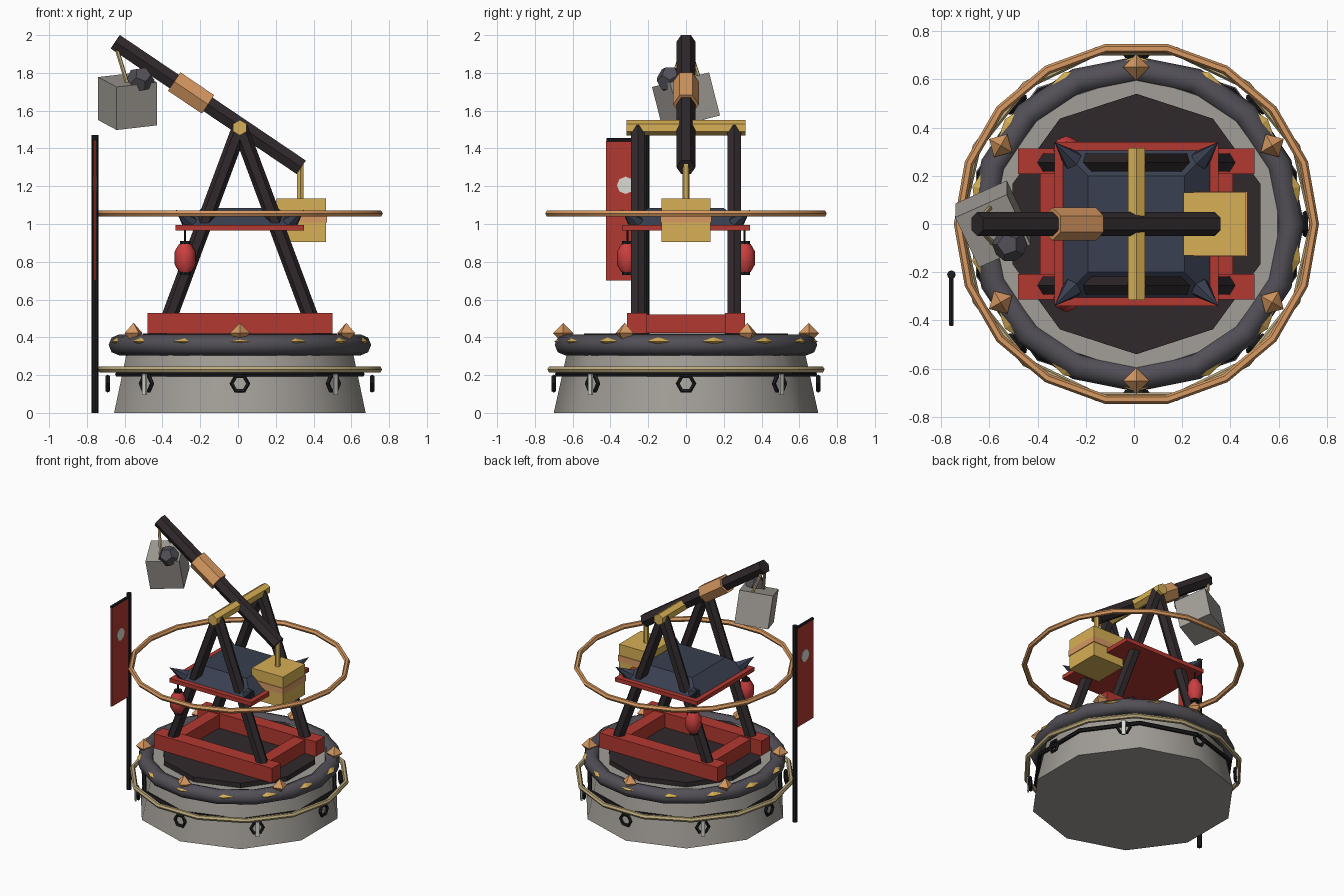
import bpy, bmesh
from math import pi, cos, sin, radians
from mathutils import Vector, Matrix

if "Cube" in bpy.data.objects:
    bpy.data.objects.remove(bpy.data.objects["Cube"])

CX = 0.01  # axis of the machine

def mat(name, c):
    m = bpy.data.materials.new(name)
    m.diffuse_color = (*c, 1)
    m.use_nodes = True
    m.node_tree.nodes["Principled BSDF"].inputs["Base Color"].default_value = m.diffuse_color
    return m

STONE = mat("stone", (0.36, 0.34, 0.31))
WOOD = mat("dark_wood", (0.03, 0.022, 0.025))
IRON = mat("iron", (0.085, 0.08, 0.095))
BLACK = mat("black_iron", (0.012, 0.012, 0.014))
GOLD = mat("gold", (0.68, 0.43, 0.09))
COPPER = mat("copper", (0.68, 0.32, 0.12))
RED = mat("red", (0.45, 0.04, 0.03))
CRIMSON = mat("lantern_red", (0.6, 0.05, 0.05))
NAVY = mat("navy", (0.04, 0.05, 0.08))
TAN = mat("tan_rope", (0.5, 0.4, 0.2))
PALE = mat("pale", (0.7, 0.7, 0.66))

def finish(name, bm, m, M=None, smooth=0):
    bmesh.ops.recalc_face_normals(bm, faces=bm.faces)
    me = bpy.data.meshes.new(name)
    bm.to_mesh(me)
    bm.free()
    me.materials.append(m)
    ob = bpy.data.objects.new(name, me)
    bpy.context.collection.objects.link(ob)
    if M is not None:
        ob.matrix_world = M
    if smooth:
        bpy.ops.object.select_all(action='DESELECT')
        ob.select_set(True)
        bpy.context.view_layer.objects.active = ob
        bpy.ops.object.shade_smooth_by_angle(angle=radians(smooth))
    return ob

def box(name, c, size, m, rot=(0, 0, 0)):
    bm = bmesh.new()
    bmesh.ops.create_cube(bm, size=1)
    bmesh.ops.scale(bm, vec=size, verts=bm.verts)
    R = Matrix.Rotation(rot[2], 4, 'Z') @ Matrix.Rotation(rot[1], 4, 'Y') @ Matrix.Rotation(rot[0], 4, 'X')
    return finish(name, bm, m, Matrix.Translation(c) @ R)

def rod(name, a, b, r, m, n=6, r2=None, spin=0, smooth=0):
    a, b = Vector(a), Vector(b)
    d = b - a
    bm = bmesh.new()
    bmesh.ops.create_cone(bm, cap_ends=True, segments=n, radius1=r,
                          radius2=r if r2 is None else r2, depth=d.length)
    M = Matrix.Translation((a + b) / 2)
    if abs(d.x) + abs(d.y) > 1e-6:
        M = M @ d.to_track_quat('Z', 'Y').to_matrix().to_4x4()
    return finish(name, bm, m, M @ Matrix.Rotation(spin, 4, 'Z'), smooth)

def torus(name, R, r, n, k, m, M, start=0, smooth=0):
    bm = bmesh.new()
    v = []
    for i in range(n):
        a = start + 2 * pi * i / n
        ring = []
        for j in range(k):
            b = 2 * pi * j / k
            q = R + r * cos(b)
            ring.append(bm.verts.new((q * cos(a), q * sin(a), r * sin(b))))
        v.append(ring)
    for i in range(n):
        for j in range(k):
            p, q = v[i], v[(i + 1) % n]
            bm.faces.new((p[j], q[j], q[(j + 1) % k], p[(j + 1) % k]))
    return finish(name, bm, m, M, smooth)

def octa(name, size, m, M):
    bm = bmesh.new()
    for ax in range(3):
        for s in (1, -1):
            p = [0, 0, 0]
            p[ax] = s * size[ax]
            bm.verts.new(p)
    bmesh.ops.convex_hull(bm, input=bm.verts)
    return finish(name, bm, m, M)

def at(z):
    return Matrix.Translation((CX, 0, z))

def polar(a, r, z):
    return at(z) @ Matrix.Rotation(a, 4, 'Z') @ Matrix.Translation((r, 0, 0))

# Stone drum and deck
rod("drum_base", (CX, 0, 0), (CX, 0, 0.385), 0.70, STONE, 10, 0.615, smooth=40)
rod("deck", (CX, 0, 0.37), (CX, 0, 0.42), 0.54, WOOD, 10)

# Rim tube with gold inlays and copper studs
torus("rim_tube", 0.64, 0.055, 16, 8, IRON, at(0.36), smooth=50)
for i in range(14):
    octa("rim_inlay", (0.03, 0.085, 0.022), GOLD, polar(pi / 2 + 2 * pi * i / 14, 0.667, 0.378))
for i in range(6):
    octa("rim_stud", (0.055,) * 3, COPPER, polar(pi / 2 + pi * i / 3, 0.65, 0.422))

# Rope ring, iron band, shackles and tags around the drum
torus("rope_ring", 0.735, 0.018, 14, 6, TAN, at(0.23), smooth=50)
torus("drum_band", 0.68, 0.015, 10, 6, BLACK, at(0.205), start=pi / 2)
for i in range(8):
    M = polar(pi * i / 4, 0.70, 0.155)
    torus("shackle", 0.043, 0.012, 6, 5, BLACK, M @ Matrix.Rotation(pi / 2, 4, 'Y') @ Matrix.Rotation(pi / 2, 4, 'Z'))
    if i % 2:
        box("tag", M @ Vector((0.015, 0, -0.005)), (0.01, 0.028, 0.11), PALE, (0, 0, pi * i / 4))

# Red ground frame
for s in (1, -1):
    box("frame_side_beam", (CX, 0.26 * s, 0.475), (0.98, 0.105, 0.11), RED)
    box("frame_cross_beam", (CX + 0.355 * s, 0, 0.472), (0.09, 0.42, 0.10), RED)

# A-frame legs and axle
for sy in (1, -1):
    for sx in (1, -1):
        rod("leg", (CX + 0.395 * sx, 0.255 * sy, 0.45), (CX, 0.255 * sy, 1.51), 0.042, WOOD)
rod("axle", (CX, -0.315, 1.51), (CX, 0.315, 1.51), 0.041, GOLD)

# Throwing arm with copper sleeve
tip, tail = Vector((-0.65, 0, 1.965)), Vector((0.335, 0, 1.30))
d = (tail - tip).normalized()
rod("throwing_arm", tip, tail, 0.05, WOOD, spin=pi / 2)
mid = tip + d * 0.485
rod("arm_sleeve", mid - d * 0.108, mid + d * 0.108, 0.068, COPPER, spin=pi / 2)

# Counterweight
rod("counterweight_rod", (0.33, 0, 1.10), (0.33, 0, 1.32), 0.019, GOLD)
box("counterweight", (0.335, 0, 1.02), (0.26, 0.26, 0.23), GOLD)
box("counterweight_band", (0.335, 0, 1.03), (0.27, 0.27, 0.045), COPPER)

# Hanging stone block, ropes and small rock
box("stone_block", (-0.585, 0, 1.65), (0.235, 0.235, 0.235), STONE, (radians(13), radians(-6), radians(24)))
for s in (1, -1):
    rod("sling_rope", (-0.64, 0.02 * s, 1.92), (-0.585, 0.08 * s, 1.74), 0.011, TAN)
bm = bmesh.new()
g = (1 + 5 ** 0.5) / 2
pts = [(x, y, z) for x in (1, -1) for y in (1, -1) for z in (1, -1)]
for a in (1 / g, -1 / g):
    for b in (g, -g):
        pts += [(0, a, b), (a, b, 0), (b, 0, a)]
for p in pts:
    bm.verts.new(Vector(p) * 0.042)
bmesh.ops.convex_hull(bm, input=bm.verts)
bmesh.ops.dissolve_limit(bm, angle_limit=0.05, verts=bm.verts, edges=bm.edges)
finish("rock", bm, IRON, Matrix.Translation((-0.515, -0.085, 1.765)) @ Matrix.Rotation(0.4, 4, 'Y'))

# Canopy: red slab, navy roof and corner horns
box("canopy_slab", (CX, 0, 0.98), (0.68, 0.68, 0.03), RED)
rod("canopy_roof", (CX, 0, 0.99), (CX, 0, 1.085), 0.31 * 2 ** 0.5, NAVY, 4, 0.20 * 2 ** 0.5, spin=pi / 4)
for sx in (1, -1):
    for sy in (1, -1):
        rod("canopy_horn", (CX + 0.265 * sx, 0.265 * sy, 1.005), (CX + 0.34 * sx, 0.34 * sy, 1.075), 0.045, NAVY, 6, 0.0)

# Large copper hoop
torus("hoop", 0.738, 0.019, 18, 6, COPPER, at(1.055), smooth=50)

# Lanterns
for s in (1, -1):
    x, y = -0.28, 0.31 * s
    prof = [(0.032, 0.745), (0.055, 0.785), (0.055, 0.855), (0.032, 0.895)]
    bm = bmesh.new()
    rings = [[bm.verts.new((r * cos(pi * i / 4), r * sin(pi * i / 4), z)) for i in range(8)] for r, z in prof]
    for p, q in zip(rings, rings[1:]):
        for i in range(8):
            bm.faces.new((p[i], p[(i + 1) % 8], q[(i + 1) % 8], q[i]))
    bm.faces.new(rings[0])
    bm.faces.new(rings[-1])
    finish("lantern", bm, CRIMSON, Matrix.Translation((x, y, 0)), 50)
    rod("lantern_cap", (x, y, 0.89), (x, y, 0.91), 0.028, BLACK, 8)
    rod("lantern_foot", (x, y, 0.73), (x, y, 0.75), 0.028, BLACK, 8)
    rod("lantern_cord", (x, y, 0.90), (x, y, 0.97), 0.006, BLACK)

# Banner pole, crossbar, cloth and round emblem
PX = -0.757
rod("banner_pole", (PX, -0.21, 0), (PX, -0.21, 1.47), 0.018, BLACK, 8)
rod("banner_bar", (PX, -0.42, 1.445), (PX, -0.2, 1.445), 0.011, BLACK)
box("banner_cloth", (PX, -0.32, 1.07), (0.012, 0.205, 0.74), RED)
rod("banner_emblem", (PX - 0.009, -0.32, 1.205), (PX + 0.009, -0.32, 1.205), 0.046, PALE, 8)
